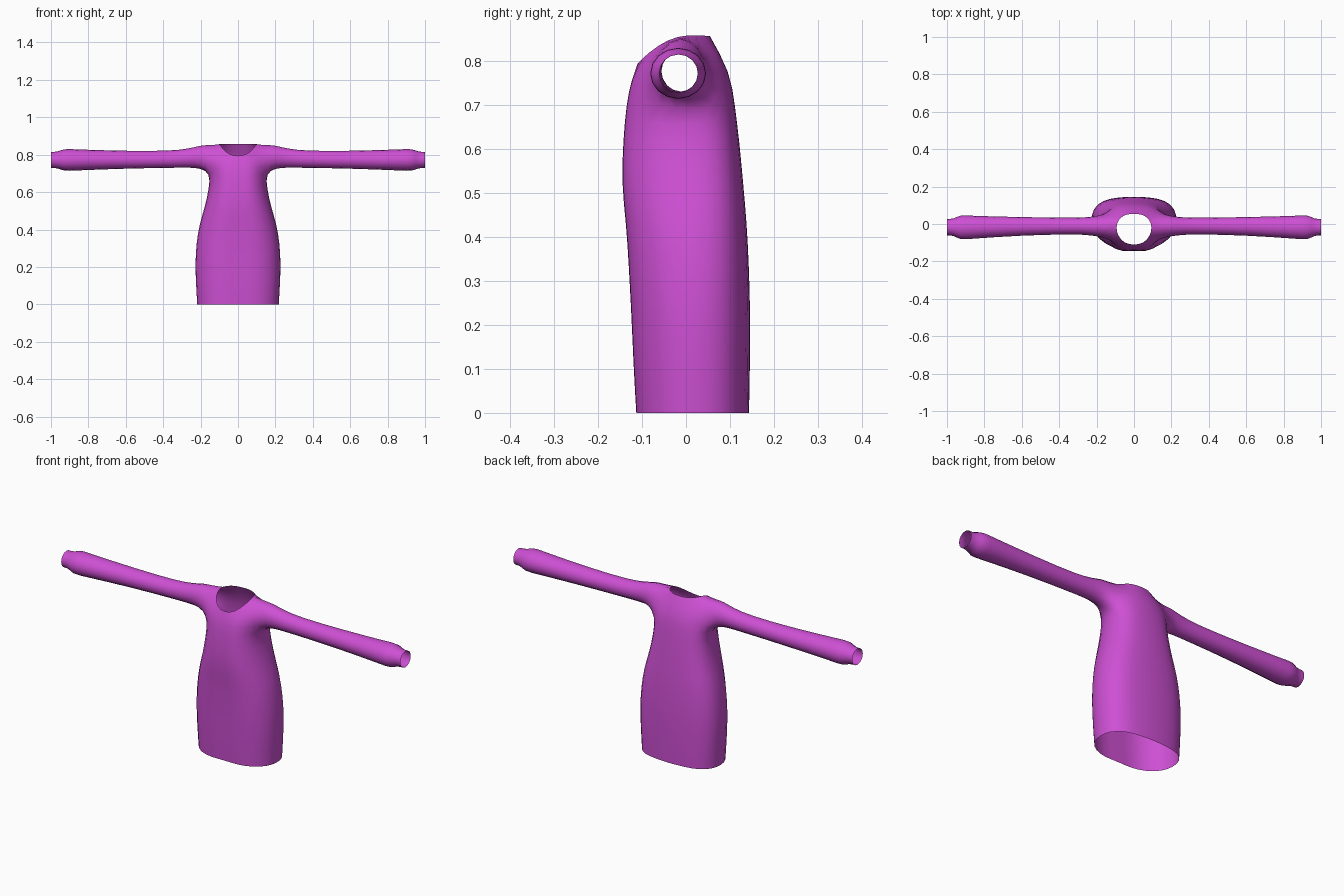
import bpy, bmesh, math

if "Cube" in bpy.data.objects:
    bpy.data.objects.remove(bpy.data.objects["Cube"])

bm = bmesh.new()
V = lambda x, y, z: bm.verts.new((x, y, z))


def bridge(a, b, closed=False):
    n = len(a)
    for i in range(n if closed else n - 1):
        j = (i + 1) % n
        bm.faces.new((a[i], a[j], b[j], b[i]))


# Half torso cross-section: front centre -> side -> back centre
SHAPE = [(0, -.95), (.36, -1), (.68, -.84), (.93, -.48), (1, 0),
         (.95, .52), (.72, .86), (.36, .97), (0, 1)]


def torso_row(z, w, front, back):
    c = 0.015
    return [V(x * w * 1.02, c + (y * (c - front) if y < 0 else y * (back - c)) * 1.02, z)
            for x, y in SHAPE]


# Torso rows: height, half width, front y, back y
rows = [torso_row(*r) for r in [
    (0, .218, -.114, .142), (.1, .224, -.12, .144), (.22, .229, -.125, .145),
    (.33, .222, -.131, .142), (.43, .206, -.137, .137), (.52, .177, -.148, .129),
    (.62, .155, -.144, .120), (.70, .148, -.137, .110)]]
for a, b in zip(rows, rows[1:]):
    bridge(a, b)
top = rows[-1]

# Chest and upper back row above the armpit
f = [V(0, -.122, .755), V(.05, -.127, .76), V(.10, -.113, .765), V(.15, -.08, .77)]
b = [V(.155, .055, .77), V(.105, .085, .775), V(.05, .098, .775), V(0, .102, .775)]
bridge(top[:4], f)
bridge(top[5:], b)

# Neckline, front centre to back centre, and the shoulder edge of the armhole
neck = [V(0, -.113, .79), V(.052, -.104, .802), V(.088, -.062, .838), V(.096, -.018, .858),
        V(.085, .025, .859), V(.046, .052, .857), V(0, .056, .856)]
fc, sh, bc = V(.165, -.062, .825), V(.17, -.014, .863), V(.165, .034, .828)
bridge(f, neck[:3] + [fc])
bridge([neck[2], fc], [neck[3], sh])
bridge([neck[3], sh], [neck[4], bc])
bridge(b, [bc] + neck[4:])

# Sleeve: x, centre y, centre z, radius y, radius z
ring = [top[4], top[3], f[3], fc, sh, bc, b[0], top[5]]
for x, cy, cz, ry, rz in [
        (.20, -.012, .789, .055, .062), (.26, -.011, .782, .047, .052),
        (.36, -.011, .775, .045, .046), (.60, -.012, .773, .050, .048),
        (.88, -.018, .772, .063, .058), (.93, -.018, .772, .069, .062),
        (.963, -.017, .772, .045, .044), (1.0, -.017, .772, .045, .044)]:
    new = []
    for i in range(8):
        t = i * math.pi / 4
        new.append(V(x, cy - ry * 1.08 * math.sin(t), cz - rz * 1.08 * math.cos(t)))
    bridge(ring, new, True)
    ring = new

bmesh.ops.recalc_face_normals(bm, faces=bm.faces)
if sum(fc_.normal.x * fc_.calc_center_median().x for fc_ in bm.faces) < 0:
    bmesh.ops.reverse_faces(bm, faces=bm.faces)
for face in bm.faces:
    face.smooth = True
mesh = bpy.data.meshes.new("long_sleeve_tunic")
bm.to_mesh(mesh)
bm.free()
tunic = bpy.data.objects.new("long_sleeve_tunic", mesh)
bpy.context.collection.objects.link(tunic)

# Mirror the half garment and round it off
tunic.modifiers.new("mirror", 'MIRROR')
sub = tunic.modifiers.new("smooth", 'SUBSURF')
sub.levels = sub.render_levels = 1

mat = bpy.data.materials.new("magenta_cloth")
mat.diffuse_color = (.62, .08, .66, 1)
mat.use_nodes = True
mat.node_tree.nodes["Principled BSDF"].inputs["Base Color"].default_value = mat.diffuse_color
mesh.materials.append(mat)
